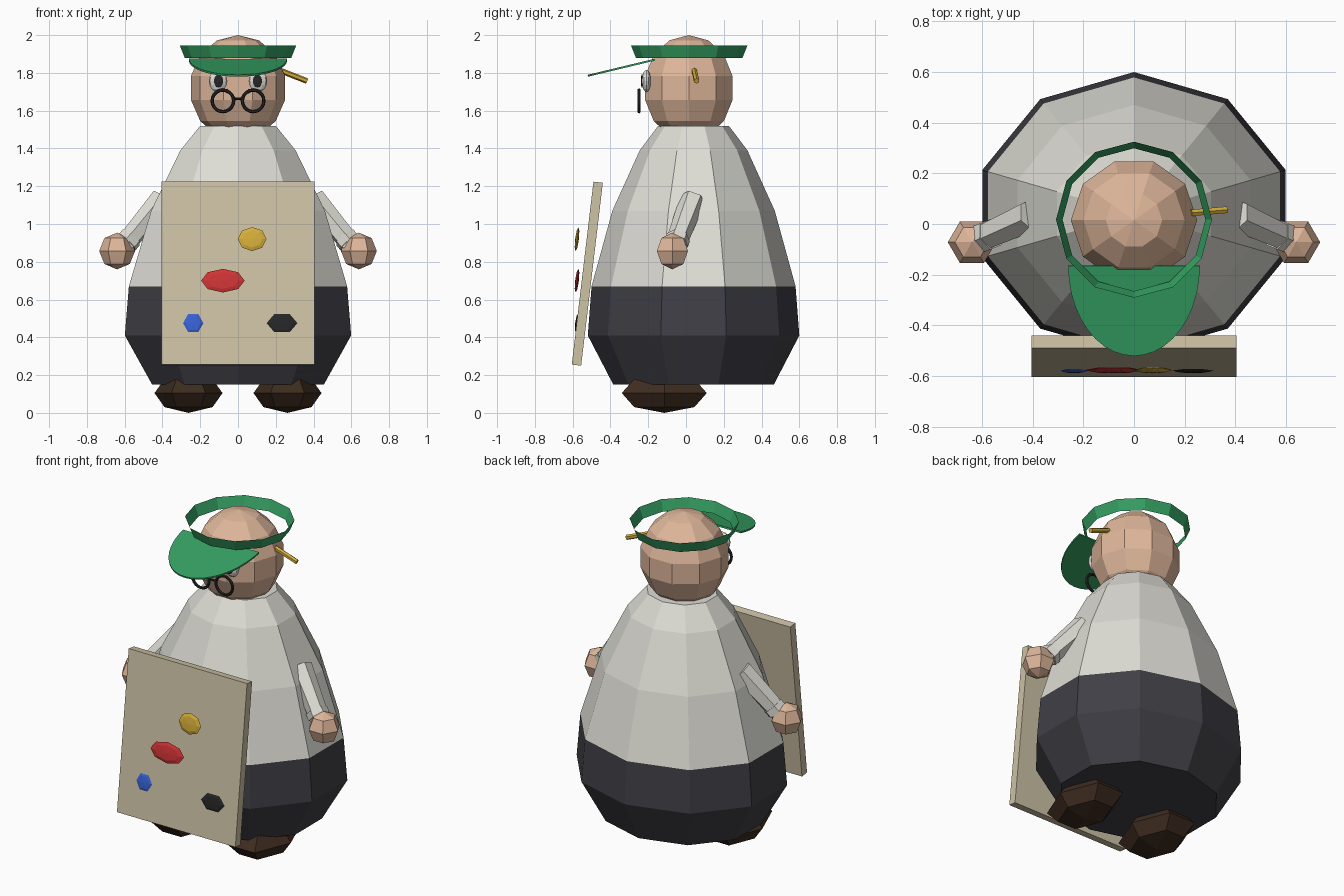
import bpy, bmesh, math
from mathutils import Vector, Matrix

if "Cube" in bpy.data.objects:
    bpy.data.objects.remove(bpy.data.objects["Cube"])


def material(name, r, g, b):
    lin = lambda c: (c / 255 / 12.92) if c < 11 else ((c / 255 + 0.055) / 1.055) ** 2.4
    m = bpy.data.materials.new(name)
    m.diffuse_color = (lin(r), lin(g), lin(b), 1)
    m.use_nodes = True
    m.node_tree.nodes["Principled BSDF"].inputs["Base Color"].default_value = m.diffuse_color
    return m


SKIN = material("skin", 222, 182, 154)
WHITE = material("shirt_white", 222, 221, 213)
PANTS = material("dark_trousers", 64, 63, 70)
SHOE = material("shoe_brown", 62, 44, 31)
BOARD = material("board_tan", 205, 194, 165)
GREEN = material("visor_green", 54, 162, 100)
YELLOW = material("yellow", 214, 174, 58)
RED = material("red", 208, 52, 54)
BLUE = material("blue", 56, 98, 212)
BLACK = material("black", 38, 38, 40)


def finish(name, bm, mats, loc=(0, 0, 0), rot=(0, 0, 0)):
    bmesh.ops.recalc_face_normals(bm, faces=bm.faces)
    me = bpy.data.meshes.new(name)
    bm.to_mesh(me)
    bm.free()
    for m in mats:
        me.materials.append(m)
    ob = bpy.data.objects.new(name, me)
    ob.location, ob.rotation_euler = loc, rot
    bpy.context.collection.objects.link(ob)
    return ob


def lathe(profile, n, sx=1, sy=1, start=0.0, caps=True):
    """Faceted turned shape from (radius, z) points; radius 0 gives a pole."""
    bm = bmesh.new()
    rings = []
    for r, z in profile:
        if r < 1e-6:
            rings.append([bm.verts.new((0, 0, z))] * n)
        else:
            angs = [start + 2 * math.pi * i / n for i in range(n)]
            rings.append([bm.verts.new((sx * r * math.cos(a), sy * r * math.sin(a), z)) for a in angs])
    for a, b in zip(rings, rings[1:]):
        for i in range(n):
            j = (i + 1) % n
            bm.faces.new(list(dict.fromkeys((a[i], a[j], b[j], b[i]))))
    if caps:
        for ring in (rings[0], rings[-1]):
            if ring[0] is not ring[1]:
                bm.faces.new(ring)
    return bm


def ellipsoid(name, mat, loc, size, segs, rings, rot=(0, 0, 0)):
    prof = [(math.sin(math.pi * i / rings), -size[2] * math.cos(math.pi * i / rings))
            for i in range(rings + 1)]
    return finish(name, lathe(prof, segs, size[0], size[1]), [mat], loc, rot)


def rod(name, mat, a, b, r1, r2, n):
    a, b = Vector(a), Vector(b)
    bm = bmesh.new()
    mtx = Matrix.Translation((a + b) / 2) @ (b - a).to_track_quat('Z', 'Y').to_matrix().to_4x4()
    bmesh.ops.create_cone(bm, cap_ends=True, segments=n, radius1=r1, radius2=r2,
                          depth=(b - a).length, matrix=mtx)
    return finish(name, bm, [mat])


# Body: shirt above, trousers below
body = lathe([(.425, .15), (.56, .41), (.54, .67), (.43, 1.07), (.285, 1.39), (.187, 1.52)],
             10, 1.125, 1, math.pi / 2)
for f in body.faces:
    f.material_index = 1 if f.calc_center_median().z < .66 else 0
finish("body", body, [WHITE, PANTS], (0, .04, 0))

# Head
ellipsoid("head", SKIN, (0, .015, 1.72), (.256, .25, .28), 10, 7)

# Paired parts
for s, side in ((-1, "left"), (1, "right")):
    ellipsoid(side + "_shoe", SHOE, (s * .262, -.115, .105), (.18, .26, .105), 6, 4)
    ellipsoid(side + "_hand", SKIN, (s * .64, -.072, .857), (.095, .095, .097), 6, 4)
    rod(side + "_arm", WHITE, (s * .40, .035, 1.13), (s * .60, -.055, .89), .068, .056, 6)
    rod(side + "_cuff", WHITE, (s * .565, -.04, .93), (s * .59, -.05, .90), .064, .064, 6)
    ellipsoid(side + "_eye", WHITE, (s * .105, -.21, 1.757), (.05, .025, .058), 12, 8)
    ellipsoid(side + "_pupil", BLACK, (s * .103, -.234, 1.757), (.025, .005, .035), 10, 6)
    bpy.ops.mesh.primitive_torus_add(location=(s * .08, -.248, 1.652), rotation=(math.pi / 2, 0, 0),
                                     major_segments=20, minor_segments=6,
                                     major_radius=.057, minor_radius=.009)
    ring = bpy.context.object
    ring.name = side + "_spectacle_rim"
    ring.data.materials.append(BLACK)
rod("spectacle_bridge", BLACK, (-.026, -.248, 1.664), (.026, -.248, 1.664), .007, .007, 6)

# Visor band (open flared ring) and brim
finish("visor_band", lathe([(.282, 1.88), (.308, 1.945)], 12, caps=False), [GREEN], (0, .017, 0))
brim = bmesh.new()
N = 20
brim.faces.new([brim.verts.new((.26 * math.cos(math.pi * i / N), -.365 * math.sin(math.pi * i / N), 0))
                for i in range(N + 1)])
brim_ob = finish("visor_brim", brim, [GREEN], (0, -.165, 1.87), (math.radians(13.5), 0, 0))
mod = brim_ob.modifiers.new("thickness", 'SOLIDIFY')
mod.thickness, mod.offset = .01, 0

# Pencil behind the ear
rod("pencil", YELLOW, (.225, .044, 1.812), (.365, .056, 1.757), .015, .015, 6)

# Tilted board with paint blobs just in front of it
TILT = -.118
board = bmesh.new()
bmesh.ops.create_cube(board, size=1, matrix=Matrix.Diagonal((.81, .05, .975, 1)))
finish("board", board, [BOARD], (0, -.5225, .737), (TILT, 0, 0))
for name, mat, x, z, rx, rz, n in (("yellow_paint", YELLOW, .075, .92, .076, .064, 8),
                                   ("red_paint", RED, -.08, .70, .115, .063, 8),
                                   ("blue_paint", BLUE, -.237, .475, .058, .06, 6),
                                   ("black_paint", BLACK, .233, .475, .088, .06, 6)):
    ellipsoid(name, mat, (x, -.577, z), (rx, rz, .01), n, 4, (math.pi / 2 + TILT, 0, 0))
